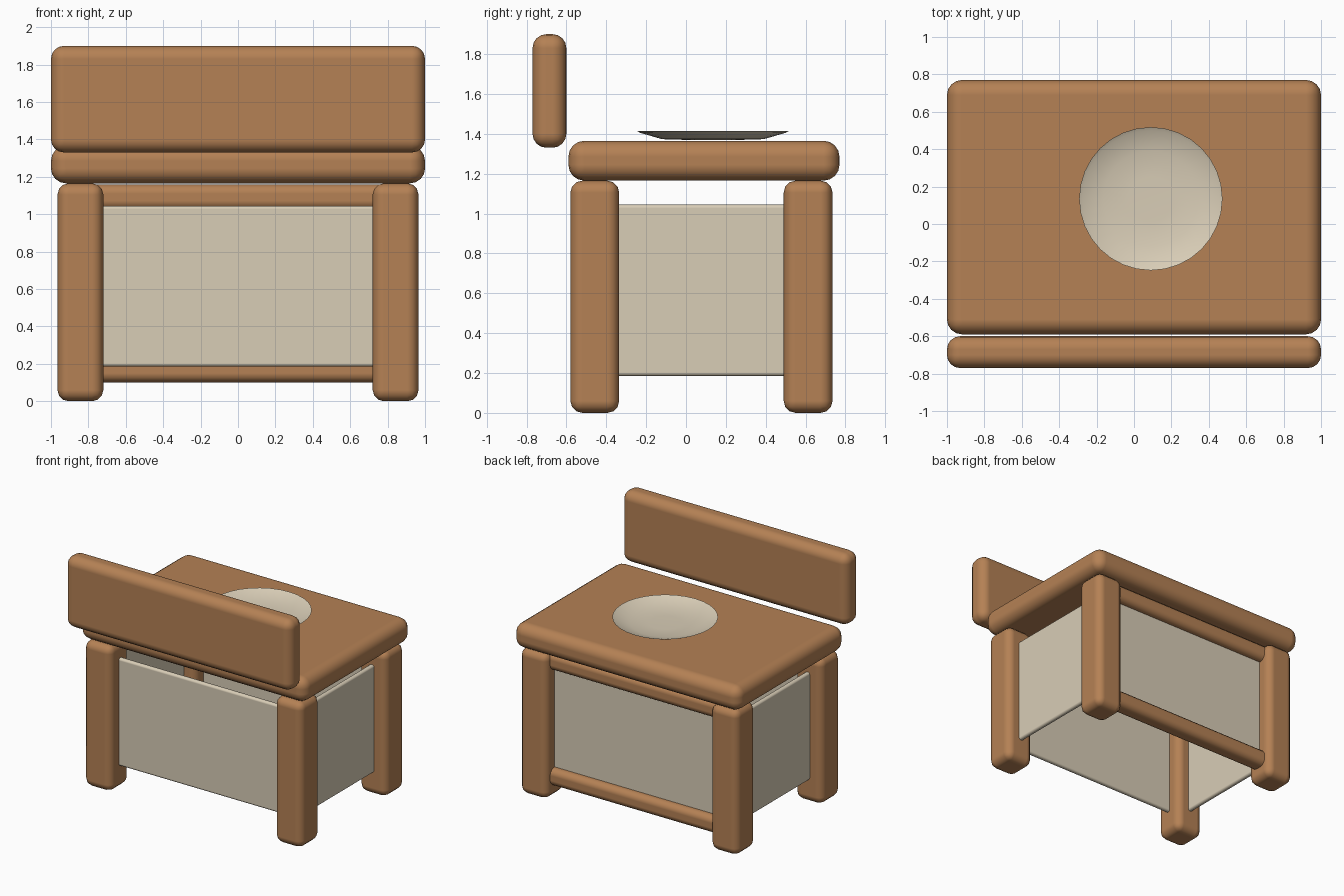
import bpy, bmesh, math

if "Cube" in bpy.data.objects:
    bpy.data.objects.remove(bpy.data.objects["Cube"])


def material(name, colour):
    m = bpy.data.materials.new(name)
    m.diffuse_color = (*colour, 1)
    m.use_nodes = True
    m.node_tree.nodes["Principled BSDF"].inputs["Base Color"].default_value = m.diffuse_color
    return m


WOOD = material("wood", (0.46, 0.22, 0.09))
CREAM = material("cream", (0.69, 0.61, 0.47))


def finish(name, bm, mat):
    mesh = bpy.data.meshes.new(name)
    bm.to_mesh(mesh)
    bm.free()
    mesh.materials.append(mat)
    for p in mesh.polygons:
        p.use_smooth = True
    ob = bpy.data.objects.new(name, mesh)
    bpy.context.collection.objects.link(ob)
    return ob


def block(name, xs, ys, zs, mat, radius, segments=3):
    """Box given by its x, y and z ranges, with rounded edges."""
    bm = bmesh.new()
    bmesh.ops.create_cube(bm, size=1)
    for v in bm.verts:
        v.co = [r[0] + (c + 0.5) * (r[1] - r[0]) for c, r in zip(v.co, (xs, ys, zs))]
    ob = finish(name, bm, mat)
    bev = ob.modifiers.new("rounded_edges", "BEVEL")
    bev.width = radius
    bev.segments = segments
    bev.harden_normals = True
    return ob


# worktop and raised board in front of it
block("worktop", (-1, 1), (-0.59, 0.77), (1.165, 1.365), WOOD, 0.08, 4)
block("raised_board", (-1, 1), (-0.77, -0.60), (1.33, 1.90), WOOD, 0.07, 4)

# four legs and the two side panels
for side, s in (("left", -1), ("right", 1)):
    xs = sorted((s * 0.72, s * 0.965))
    block(f"front_{side}_leg", xs, (-0.58, -0.335), (0, 1.165), WOOD, 0.06)
    block(f"back_{side}_leg", xs, (0.49, 0.735), (0, 1.165), WOOD, 0.06)
    block(f"{side}_panel", sorted((s * 0.82, s * 0.86)), (-0.46, 0.615),
          (0.185, 1.045), CREAM, 0.018)

# front and back panels
for name, y in (("front_panel", -0.455), ("back_panel", 0.61)):
    block(name, (-0.84, 0.84), (y - 0.02, y + 0.02), (0.185, 1.045), CREAM, 0.018)

# two rails along the back
for name, z in (("lower_back_rail", 0.1), ("upper_back_rail", 1.022)):
    block(name, (-0.8, 0.8), (0.545, 0.685), (z, z + 0.138), WOOD, 0.05)

# shallow dish, a single-skinned surface of revolution
N = 32
bm = bmesh.new()
rings = []
for r, z in ((0.383, 1.415), (0.365, 1.405), (0.255, 1.373), (0.12, 1.369)):
    rings.append([bm.verts.new((0.09 + r * math.cos(2 * math.pi * i / N),
                                0.135 + r * math.sin(2 * math.pi * i / N), z))
                  for i in range(N)])
for outer, inner in zip(rings, rings[1:]):
    for i in range(N):
        j = (i + 1) % N
        bm.faces.new((outer[i], outer[j], inner[j], inner[i]))
bm.faces.new(rings[-1])
finish("dish", bm, CREAM)
